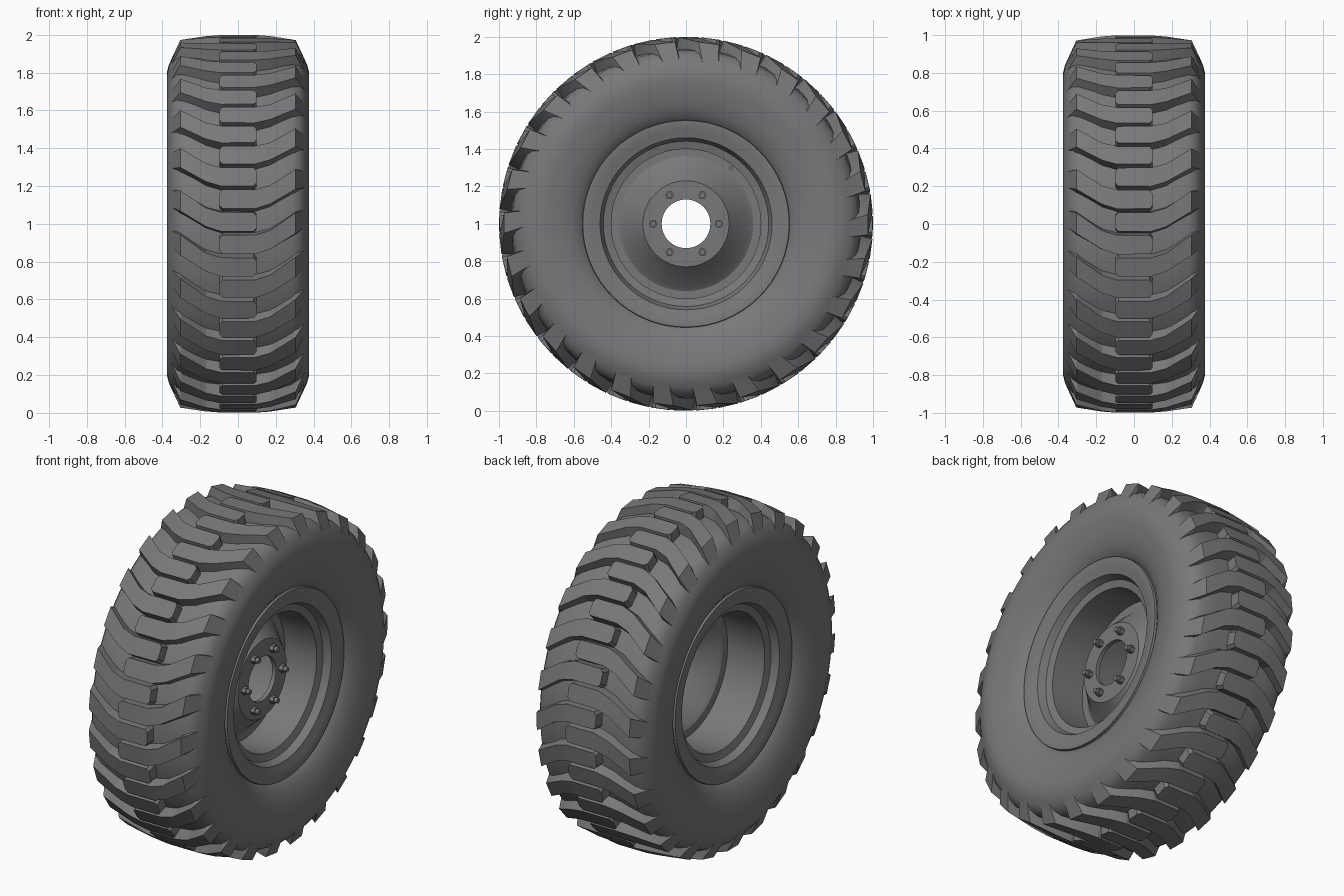
import bpy, bmesh
from math import cos, sin, pi, radians

if "Cube" in bpy.data.objects:
    bpy.data.objects.remove(bpy.data.objects["Cube"])

LUGS_PER_SIDE = 26

grey = bpy.data.materials.new("dark_grey")
grey.use_nodes = True
colour = (0.19, 0.19, 0.19, 1)
grey.diffuse_color = colour
grey.node_tree.nodes["Principled BSDF"].inputs["Base Color"].default_value = colour


def on_wheel(x, r, a):
    """Point at radius r and angle a around the axle; angle zero faces the front."""
    return (x, -r * cos(a), 1 + r * sin(a))


def finish(name, bm, angle):
    bmesh.ops.recalc_face_normals(bm, faces=bm.faces)
    mesh = bpy.data.meshes.new(name)
    bm.to_mesh(mesh)
    bm.free()
    mesh.materials.append(grey)
    mesh.shade_smooth()
    mesh.set_sharp_from_angle(angle=radians(angle))
    obj = bpy.data.objects.new(name, mesh)
    bpy.context.collection.objects.link(obj)


def bridge(bm, a, b):
    n = len(a)
    for i in range(n):
        bm.faces.new((a[i], a[(i + 1) % n], b[(i + 1) % n], b[i]))


def lathe(name, profile, segments, angle=30):
    """Spin a closed (x, radius) profile around the axle."""
    bm = bmesh.new()
    rings = [[bm.verts.new(on_wheel(x, r, 2 * pi * s / segments)) for x, r in profile]
             for s in range(segments)]
    for s in range(segments):
        bridge(bm, rings[s], rings[(s + 1) % segments])
    finish(name, bm, angle)


def mirrored(half):
    return half + [(-x, r) for x, r in reversed(half) if x > 0]


def rod(bm, x0, x1, radius, sides, y, z):
    """Prism parallel to the axle."""
    ends = [[bm.verts.new((x, y + radius * cos(2 * pi * i / sides),
                           z + radius * sin(2 * pi * i / sides)))
             for i in range(sides)] for x in (x0, x1)]
    bridge(bm, *ends)
    for end in ends:
        bm.faces.new(end)


# Tyre carcass
lathe("tyre_body", mirrored([
    (0.27, 0.53), (0.305, 0.558), (0.335, 0.60), (0.358, 0.67), (0.373, 0.75),
    (0.376, 0.80), (0.366, 0.84), (0.348, 0.88), (0.325, 0.91), (0.29, 0.927),
    (0.2, 0.935), (0, 0.938)]), 96, 40)

# Tread lugs: rounded centre tongue, bent arm, swept sloping shoulder
# each station is x, offset along the tread, half width, top radius
STATIONS = [(-0.098, 0, 0.032, 0.998), (-0.083, 0, 0.050, 1.0), (0.09, 0, 0.051, 1.0),
            (0.17, 0.025, 0.050, 0.993), (0.305, 0.115, 0.056, 0.974),
            (0.352, 0.14, 0.050, 0.872)]
bm = bmesh.new()
pitch = 2 * pi / LUGS_PER_SIDE
for side in (1, -1):
    for k in range(LUGS_PER_SIDE):
        centre = (k + (0.5 if side > 0 else 0)) * pitch + radians(0.6)
        loops = []
        for x, offset, half, top in STATIONS:
            base = max(top - 0.09, 0.84)
            corners = ((-half - 0.015, base), (-half, top), (half, top), (half + 0.015, base))
            loops.append([bm.verts.new(on_wheel(side * x, r, centre + offset + w))
                          for w, r in corners])
        for a, b in zip(loops, loops[1:]):
            bridge(bm, a, b)
        bm.faces.new(loops[0])
        bm.faces.new(loops[-1])
finish("tread_lugs", bm, 15)

# Rim barrel with stepped flanges
lathe("rim", mirrored([
    (0.298, 0.555), (0.315, 0.552), (0.316, 0.54), (0.305, 0.50), (0.295, 0.46),
    (0.252, 0.442), (0.24, 0.40)]), 64)

# Dished centre disc with a raised hub face and an open bore
lathe("hub_disc", [
    (0.03, 0.402), (0.03, 0.36), (0.045, 0.335), (0.16, 0.23), (0.16, 0.13),
    (0.135, 0.13), (0.135, 0.22), (0.02, 0.325), (0.005, 0.35), (0.005, 0.402)], 64)

# Wheel nuts and studs
bm = bmesh.new()
for i in range(6):
    y, z = 0.176 * cos(i * pi / 3), 1 + 0.176 * sin(i * pi / 3)
    rod(bm, 0.155, 0.185, 0.023, 6, y, z)
    rod(bm, 0.18, 0.205, 0.015, 12, y, z)
finish("wheel_nuts", bm, 35)

# Valve stem
bm = bmesh.new()
rod(bm, 0.02, 0.09, 0.01, 10, 0.24, 1.30)
finish("valve_stem", bm, 35)
